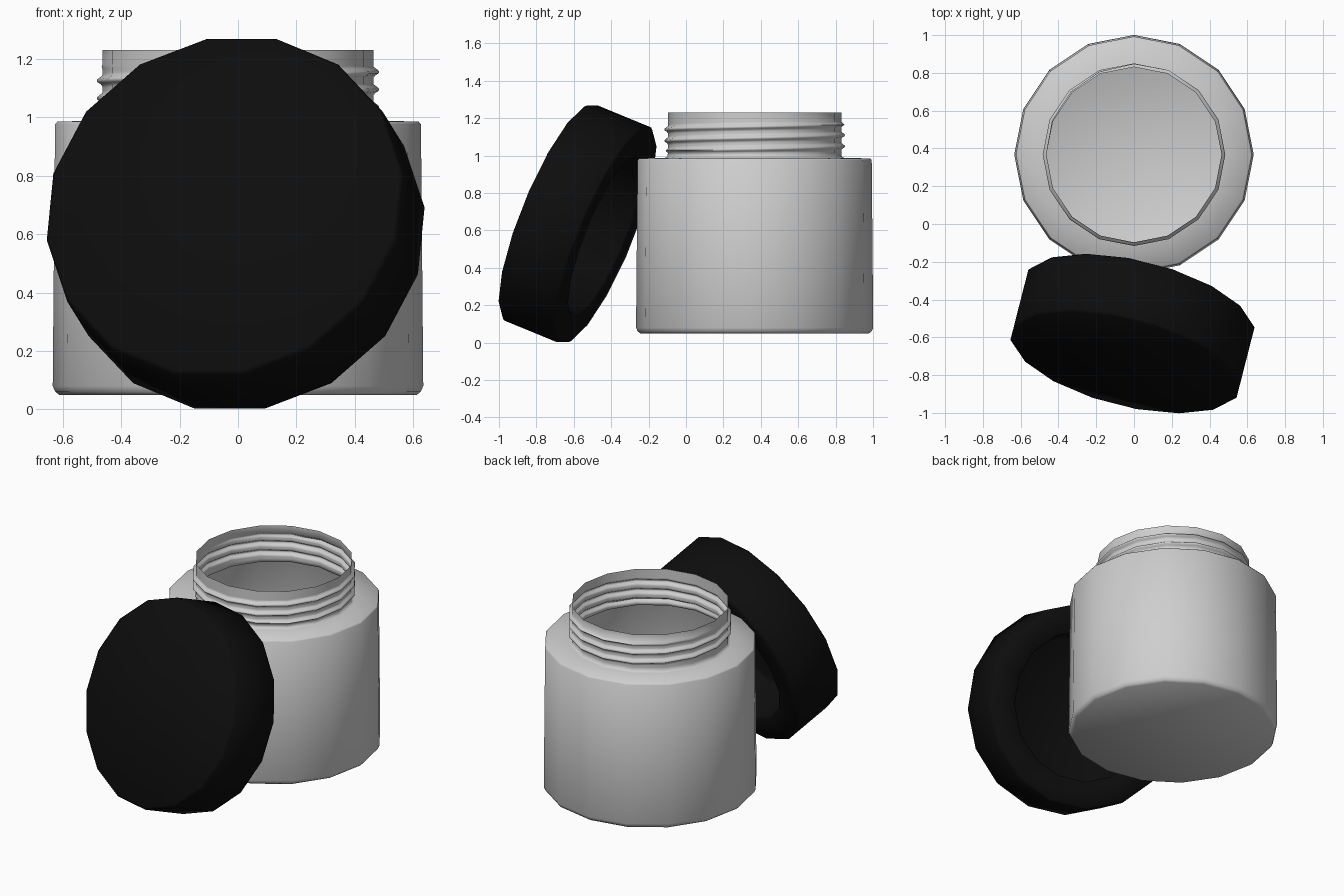
import bpy, math
from mathutils import Vector, Matrix

if "Cube" in bpy.data.objects:
    bpy.data.objects.remove(bpy.data.objects["Cube"])

SIDES = 16
TAU = 2 * math.pi


def material(name, rgb):
    m = bpy.data.materials.new(name)
    m.diffuse_color = (*rgb, 1)
    m.use_nodes = True
    m.node_tree.nodes["Principled BSDF"].inputs["Base Color"].default_value = m.diffuse_color
    return m


def revolve(name, rings, mat, phase=0.0, cap_start=True, cap_end=False):
    """Stack 16-sided rings; each ring is (radius or function of angle, z)."""
    verts, faces = [], []
    for r, z in rings:
        for k in range(SIDES):
            a = TAU * k / SIDES + phase
            rad = r(a) if callable(r) else r
            verts.append((rad * math.cos(a), rad * math.sin(a), z))
    for i in range(len(rings) - 1):
        for k in range(SIDES):
            n = (k + 1) % SIDES
            b = i * SIDES
            faces.append((b + k, b + n, b + n + SIDES, b + k + SIDES))
    if cap_start:
        faces.append(tuple(reversed(range(SIDES))))
    if cap_end:
        b = (len(rings) - 1) * SIDES
        faces.append(tuple(range(b, b + SIDES)))
    me = bpy.data.meshes.new(name)
    me.from_pydata(verts, [], faces)
    me.materials.append(mat)
    ob = bpy.data.objects.new(name, me)
    bpy.context.collection.objects.link(ob)
    return ob


def smooth(ob, degrees):
    bpy.ops.object.select_all(action='DESELECT')
    ob.select_set(True)
    bpy.context.view_layer.objects.active = ob
    bpy.ops.object.shade_smooth_by_angle(angle=math.radians(degrees))


grey = material("jar_grey", (0.62, 0.62, 0.62))
black = material("lid_black", (0.004, 0.004, 0.004))

# Jar: thin open shell with a helical thread pressed into the neck
PITCH, Z0, Z1 = 0.06, 1.015, 1.18


def thread_radius(z):
    def radius(a):
        # distance from the nearest ridge, the ridge climbing with the angle
        t = ((z - 1.11 - PITCH * (a - math.pi / 2) / TAU) / PITCH) % 1.0
        fade = min(1, (z - Z0) / 0.015, (Z1 - z) / 0.015)
        return 0.464 + 0.02 * max(0, fade) * max(0, math.cos(TAU * t))
    return radius


rings = [(0.612, 0.05), (0.625, 0.06), (0.634, 0.08), (0.626, 0.975),
         (0.618, 0.985), (0.48, 0.988), (0.466, 0.994)]
ROWS = 22
for i in range(ROWS + 1):
    z = Z0 + (Z1 - Z0) * i / ROWS
    rings.append((thread_radius(z), z))
rings.append((0.464, 1.23))
jar = revolve("jar", rings, grey)
jar.location = (0, 0.367, 0)
smooth(jar, 70)

# Lid: hollow cap leaning on the jar, its closed face to the front
R, H = 0.63, 0.34
lid = revolve("lid", [
    (0.44, H / 2 - 0.06), (0.46, H / 2 - 0.08), (0.46, -H / 2 + 0.01),
    (0.47, -H / 2), (R - 0.012, -H / 2), (R, -H / 2 + 0.012),
    (R, H / 2 - 0.012), (R - 0.012, H / 2)],
    black, phase=TAU / 32, cap_end=True)
# cavity floor faces out of the open side, as do all other lid faces
n = Vector((-0.23, -0.9, 0.37)).normalized()
side = Vector((0, 0, 1)).cross(n).normalized()
up = n.cross(side)
rot = Matrix((side, up, n)).transposed().to_4x4()
lid.matrix_world = Matrix.Translation((-0.008, -0.58, 0.635)) @ rot
smooth(lid, 60)
